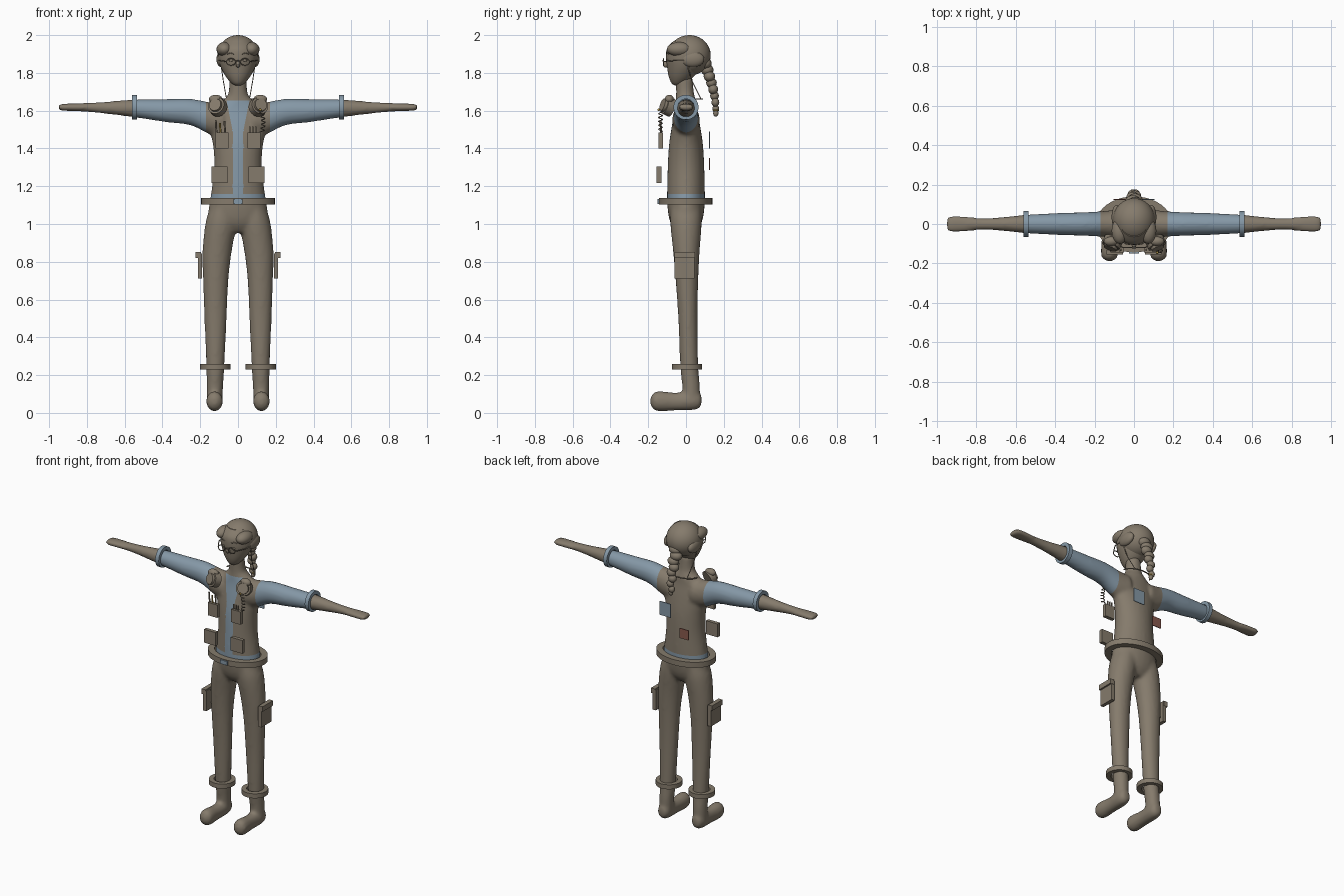
import bpy, bmesh, math
from mathutils import Vector

if "Cube" in bpy.data.objects:
    bpy.data.objects.remove(bpy.data.objects["Cube"])

def material(name, rgb):
    m = bpy.data.materials.new(name)
    m.diffuse_color = (*rgb, 1)
    m.use_nodes = True
    m.node_tree.nodes["Principled BSDF"].inputs["Base Color"].default_value = m.diffuse_color
    return m

BROWN = material("taupe", (0.235, 0.198, 0.15))
BLUE = material("shirt blue", (0.235, 0.315, 0.385))
RED = material("patch red", (0.25, 0.10, 0.075))
GOLD = material("gold", (0.42, 0.29, 0.07))

def finish(name, bm, mat, smooth=True):
    bmesh.ops.recalc_face_normals(bm, faces=bm.faces[:])
    me = bpy.data.meshes.new(name)
    bm.to_mesh(me)
    bm.free()
    me.materials.append(mat)
    ob = bpy.data.objects.new(name, me)
    bpy.context.collection.objects.link(ob)
    if smooth:
        bpy.ops.object.select_all(action='DESELECT')
        ob.select_set(True)
        bpy.context.view_layer.objects.active = ob
        bpy.ops.object.shade_smooth_by_angle(angle=math.radians(40))
    return ob

def spline(rows, steps=5):
    """Catmull-Rom interpolation of section rows."""
    out = []
    for i in range(len(rows) - 1):
        p = [rows[max(0, min(len(rows) - 1, i + k))] for k in (-1, 0, 1, 2)]
        for s in range(steps):
            t = s / steps
            out.append([0.5 * (2*b + (c - a)*t + (2*a - 5*b + 4*c - d)*t*t + (3*b - a - 3*c + d)*t**3)
                        for a, b, c, d in zip(*p)])
    return out + [list(rows[-1])]

def loft(bm, axis, rows, mirror=1, seg=24):
    """Elliptical sections (t, centre a, centre b, radius a, radius b) along an axis."""
    loops = []
    for t, a, b, ra, rb in spline(rows):
        loop = []
        for i in range(seg):
            w = 2 * math.pi * i / seg
            u, v = a + max(ra, .004) * math.cos(w), b + max(rb, .004) * math.sin(w)
            x, y, z = {'z': (u, v, t), 'x': (t, u, v), 'y': (u, t, v)}[axis]
            loop.append(bm.verts.new((x * mirror, y, z)))
        loops.append(loop)
    for l0, l1 in zip(loops, loops[1:]):
        for i in range(seg):
            j = (i + 1) % seg
            bm.faces.new((l0[i], l0[j], l1[j], l1[i]))
    bm.faces.new(loops[0])
    bm.faces.new(loops[-1])

def ball(name, loc, radii, mat=BROWN, seg=20):
    bm = bmesh.new()
    bmesh.ops.create_uvsphere(bm, u_segments=seg, v_segments=seg * 2 // 3, radius=1)
    for v in bm.verts:
        v.co = Vector(c * r for c, r in zip(v.co, radii)) + Vector(loc)
    return finish(name, bm, mat)

def box(name, x, y, z, mat=BROWN):
    bm = bmesh.new()
    bmesh.ops.create_cube(bm, size=1)
    for v in bm.verts:
        v.co = [(lo + hi) / 2 + c * (hi - lo) for c, (lo, hi) in zip(v.co, (x, y, z))]
    return finish(name, bm, mat, False)

def band(name, loc, ra, rb, thick, depth, axis='z', mat=BROWN, seg=40):
    """Flat ring with a rectangular section."""
    bm = bmesh.new()
    loops = []
    for k, h in ((0, -.5), (0, .5), (thick, .5), (thick, -.5)):
        pts = []
        for i in range(seg):
            w = 2 * math.pi * i / seg
            a, b = (ra - k) * math.cos(w), (rb - k) * math.sin(w)
            p = (a, b, h * depth) if axis == 'z' else (h * depth, a, b)
            pts.append(bm.verts.new(Vector(p) + Vector(loc)))
        loops.append(pts)
    for k in range(4):
        l0, l1 = loops[k], loops[(k + 1) % 4]
        for i in range(seg):
            j = (i + 1) % seg
            bm.faces.new((l0[i], l0[j], l1[j], l1[i]))
    return finish(name, bm, mat)

def disc(name, loc, r, depth, direction, mat=BROWN):
    bm = bmesh.new()
    bmesh.ops.create_cone(bm, cap_ends=True, segments=28, radius1=r, radius2=r * .92, depth=depth)
    q = Vector((0, 0, 1)).rotation_difference(Vector(direction))
    for v in bm.verts:
        v.co = q @ v.co + Vector(loc)
    return finish(name, bm, mat)

def wire(name, pts, r, mat=BROWN, closed=False):
    cu = bpy.data.curves.new(name, 'CURVE')
    cu.dimensions = '3D'
    cu.bevel_depth, cu.bevel_resolution, cu.use_fill_caps = r, 1, True
    s = cu.splines.new('POLY')
    s.points.add(len(pts) - 1)
    for p, co in zip(s.points, pts):
        p.co = (*co, 1)
    s.use_cyclic_u = closed
    cu.materials.append(mat)
    ob = bpy.data.objects.new(name, cu)
    bpy.context.collection.objects.link(ob)

# Body: torso, arms, legs and feet fused into one skin
bm = bmesh.new()
loft(bm, 'z', [(.955, 0, 0, .07, .05), (1.0, 0, 0, .15, .08), (1.06, 0, 0, .158, .095), (1.14, 0, 0, .146, .1),
               (1.3, 0, 0, .127, .097), (1.42, 0, 0, .133, .09), (1.52, 0, 0, .155, .075), (1.6, 0, 0, .14, .06),
               (1.65, 0, 0, .085, .055), (1.69, 0, -.005, .052, .048), (1.78, 0, -.01, .045, .045)])
for m in (1, -1):
    loft(bm, 'x', [(.08, 0, 1.55, .075, .085), (.15, 0, 1.56, .066, .085), (.25, 0, 1.592, .06, .07),
                   (.38, 0, 1.6, .056, .061), (.55, 0, 1.612, .047, .047), (.68, 0, 1.615, .034, .034),
                   (.78, 0, 1.617, .031, .025), (.88, 0, 1.618, .042, .02), (.935, 0, 1.618, .042, .018),
                   (.952, 0, 1.618, .025, .008)], m)
    loft(bm, 'z', [(.05, .124, .03, .042, .045), (.15, .122, .026, .044, .047), (.25, .12, .017, .048, .048),
                   (.5, .119, .01, .059, .051), (.7, .118, .005, .067, .06), (.85, .111, .002, .077, .07),
                   (1.0, .09, 0, .083, .083), (1.08, .075, 0, .075, .08)], m)
    loft(bm, 'y', [(.083, .124, .07, .015, .02), (.07, .124, .066, .034, .042), (.03, .124, .064, .043, .05),
                   (-.06, .124, .06, .04, .048), (-.14, .124, .062, .044, .053), (-.172, .124, .062, .038, .044),
                   (-.188, .124, .062, .014, .018)], m)
raw = finish("body_raw", bm, BROWN)
rm = raw.modifiers.new("fuse", 'REMESH')
rm.mode, rm.voxel_size = 'VOXEL', .011
sm = raw.modifiers.new("soften", 'SMOOTH')
sm.factor, sm.iterations = .5, 6
fused = bpy.data.meshes.new_from_object(raw.evaluated_get(bpy.context.evaluated_depsgraph_get()))
bpy.data.objects.remove(raw)
bm = bmesh.new()
bm.from_mesh(fused)
# Clean cut lines for the shirt showing at sleeves, vest opening and hem
cuts = [((s * x, 0, 1.5), (1, 0, -s * k)) for s in (1, -1) for x, k in ((.17, 0), (.55, 0), (.03, .2))]
for co, no in cuts + [((0, 0, z), (0, 0, 1)) for z in (1.12, 1.16, 1.655)]:
    bmesh.ops.bisect_plane(bm, geom=bm.verts[:] + bm.edges[:] + bm.faces[:], plane_co=co, plane_no=no, dist=1e-5)
for f in bm.faces:
    f.smooth = True
    c = f.calc_center_median()
    x = abs(c.x)
    sleeve = .17 < x < .55 and c.z > 1.4
    opening = c.y < 0 and 1.12 < c.z < 1.655 and x < .03 + (c.z - 1.5) * .2 * (c.z > 1.5)
    f.material_index = int(sleeve or opening or 1.12 < c.z < 1.16)
finish("body", bm, BROWN).data.materials.append(BLUE)

# Head and hair
bm = bmesh.new()
loft(bm, 'z', [(1.733, 0, -.045, .012, .012), (1.745, 0, -.04, .034, .036), (1.78, 0, -.025, .064, .066),
               (1.83, 0, -.01, .091, .09), (1.88, 0, -.003, .104, .103), (1.93, 0, 0, .1, .1),
               (1.97, 0, .005, .07, .07)], seg=32)
finish("head", bm, BROWN)
ball("hair_cap", (0, .018, 1.893), (.108, .113, .107), seg=32)
for s in (1, -1):
    ball("hair_fringe", (s * .072, -.035, 1.925), (.042, .066, .038))
    ball("hair_side", (s * .088, .035, 1.872), (.026, .062, .042))
    wire("brow", [(s * .022, -.104, 1.9), (s * .04, -.1, 1.906), (s * .058, -.09, 1.9)], .003)
    ball("eye", (s * .036, -.098, 1.866), (.011, .007, .007), seg=12)
    wire("lens_rim", [(s * .037 + .024 * math.cos(a * math.pi / 10), -.12, 1.858 + .018 * math.sin(a * math.pi / 10))
                      for a in range(20)], .003, closed=True)
    wire("spectacle_arm", [(s * .06, -.12, 1.86), (s * .098, -.06, 1.865), (s * .106, .02, 1.865)], .003)
    # Spectacle cord
    wire("cord", [(s * .088, .01, 1.83), (s * .078, .03, 1.76), (s * .066, .065, 1.69), (s * .06, .08, 1.66)], .0025)
wire("spectacle_bridge", [(-.013, -.12, 1.86), (0, -.121, 1.866), (.013, -.12, 1.86)], .003)
wire("neck_cord", [(.1 * math.sin(a), .02 + .066 * math.cos(a), 1.662) for a in [i * .25 - 1.5 for i in range(13)]], .004)
ball("nose", (0, -.105, 1.845), (.012, .018, .017), seg=12)
ball("mouth", (0, -.082, 1.803), (.02, .012, .007), seg=12)

# Braid
for i in range(8):
    t = i / 7
    ball("braid_lobe", (.006 * (-1) ** i, .1 + .058 * math.sin(t * 1.5), 1.85 - .24 * t),
         (.044 - .024 * t, .036 - .018 * t, .032 - .01 * t), seg=16)
ball("braid_tie", (0, .158, 1.602), (.016, .016, .007), GOLD, 14)
ball("braid_tip", (0, .158, 1.586), (.014, .014, .018), seg=14)

# Belt, buckle and cuffs
band("belt", (0, -.002, 1.12), .195, .142, .04, .036)
box("buckle", (-.025, .025), (-.151, -.142), (1.107, 1.133), BLUE)
for s in (1, -1):
    band("wrist_cuff", (s * .548, 0, 1.618), .066, .066, .022, .026, 'x', BLUE)
    band("ankle_cuff", (s * .12, .006, 1.0 - .755), .08, .08, .03, .03)
    # Ear cups hanging at the collar
    d = Vector((s * .35, -.85, .3)).normalized()
    c = Vector((s * .11, -.095, 1.622))
    disc("ear_cup", c, .05, .04, d)
    disc("ear_cup_cap", c + d * .026, .036, .016, d)
    ball("cup_joint", (s * .118, -.088, 1.66), (.036, .024, .024))
    # Chest, waist and thigh pockets
    for name, x0, x1, y0, z0, z1 in (("chest_pocket", .05, .12, -.145, 1.4, 1.485),
                                     ("waist_pocket", .055, .14, -.155, 1.217, 1.305)):
        box(name, sorted((s * x0, s * x1)), (y0, y0 + .024), (z0, z1))
    box("thigh_pocket", sorted((s * .19, s * .213)), (-.06, .045), (.712, .845))
    box("thigh_flap", sorted((s * .195, s * .224)), (-.062, .047), (.82, .853))

# Pocket tools and coiled cable
for x, h in ((-.112, 1.55), (-.09, 1.535), (-.066, 1.545)):
    wire("pen", [(x, -.132, 1.45), (x - .006, -.135, h)], .005, GOLD if x == -.09 else BROWN)
for x in (.062, .078, .094):
    wire("small_tool", [(x, -.132, 1.45), (x, -.132, 1.515)], .005)
wire("coiled_cable", [(.122 + .01 * math.cos(i * .7) + .012 * math.sin(i / 18), -.135 + .01 * math.sin(i * .7),
                       1.6 - .0023 * i) for i in range(50)], .003)
ball("cup_stud", (.118, -.145, 1.605), (.007, .007, .007), GOLD, 10)

# Back patches
box("blue_patch", (.025, .105), (.121, .126), (1.4, 1.49), BLUE)
box("red_patch", (-.105, -.04), (.121, .126), (1.285, 1.35), RED)
